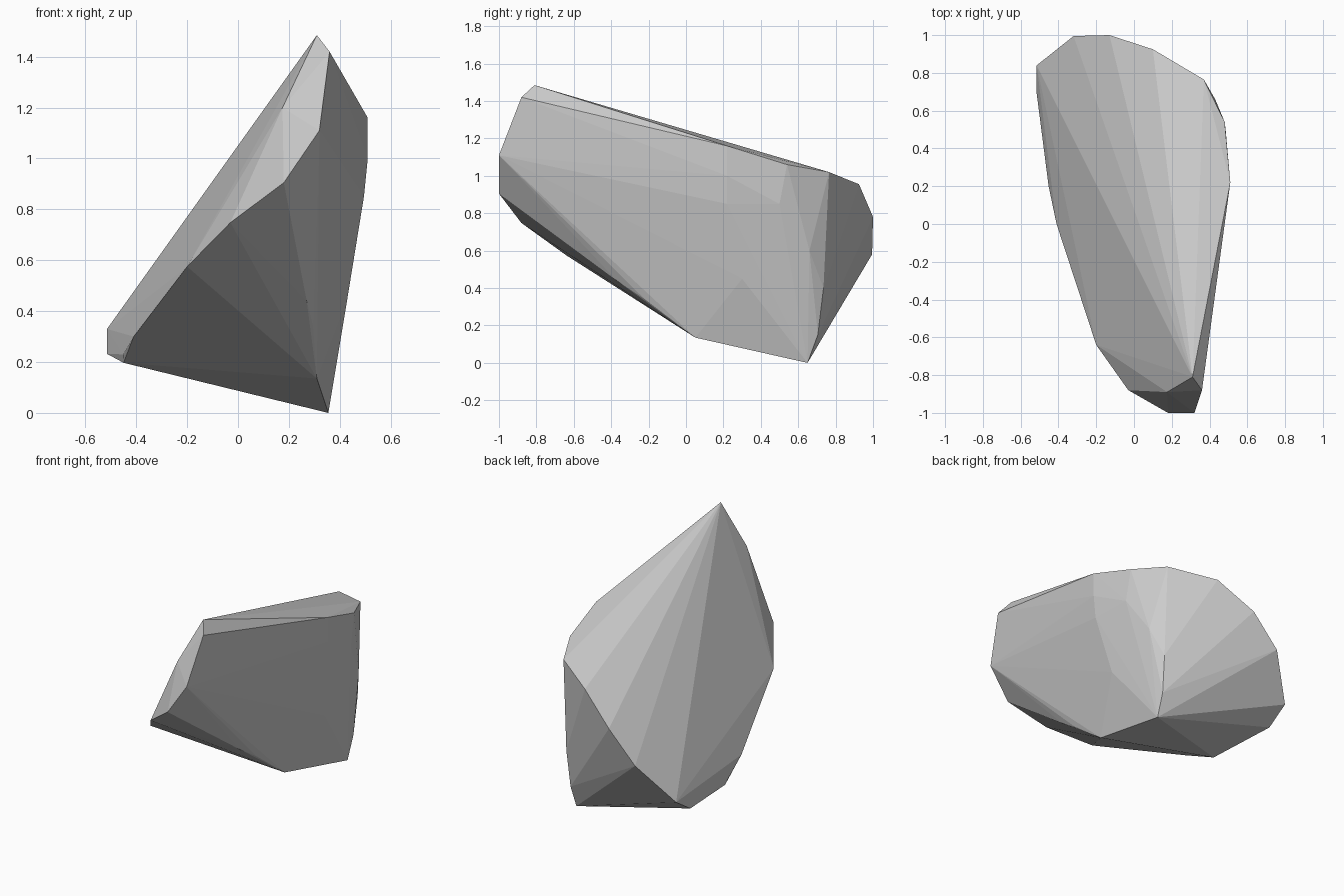
import bpy, bmesh

# Corner points of the faceted boulder, grouped by where they sit
front_rim = [(0.31, -0.81, 1.485), (0.36, -0.88, 1.42), (0.175, -0.89, 1.2),
             (0.32, -1.0, 1.11), (0.18, -1.0, 0.905), (-0.03, -0.88, 0.748),
             (-0.2, -0.64, 0.575)]
left_edge = [(-0.41, 0.0, 0.3), (-0.452, 0.2, 0.23), (-0.45, 0.23, 0.197),
             (-0.515, 0.69, 0.232), (-0.515, 0.84, 0.33)]
back_rim = [(-0.32, 0.995, 0.58), (-0.13, 1.0, 0.78), (0.1, 0.925, 0.955),
            (0.37, 0.765, 1.02), (0.48, 0.54, 1.06), (0.51, 0.22, 1.16)]
right_bulge = [(0.51, 0.22, 1.0), (0.495, 0.22, 0.85), (0.485, 0.5, 0.85),
               (0.43, 0.66, 0.6), (0.43, 0.3, 0.45)]
base_edge = [(0.27, -0.37, 0.44), (0.295, -0.22, 0.34), (0.31, 0.05, 0.135),
             (0.355, 0.65, 0.0), (0.36, 0.705, 0.15), (0.37, 0.735, 0.4)]

# Boulder: convex hull around the corners, kept flat shaded
bm = bmesh.new()
for p in front_rim + left_edge + back_rim + right_bulge + base_edge:
    bm.verts.new(p)
hull = bmesh.ops.convex_hull(bm, input=bm.verts)
loose = [v for v in bm.verts if not v.link_faces]
bmesh.ops.delete(bm, geom=loose, context='VERTS')
bmesh.ops.recalc_face_normals(bm, faces=bm.faces)

mesh = bpy.data.meshes.new("boulder")
bm.to_mesh(mesh)
bm.free()
boulder = bpy.data.objects.new("boulder", mesh)
bpy.context.collection.objects.link(boulder)
